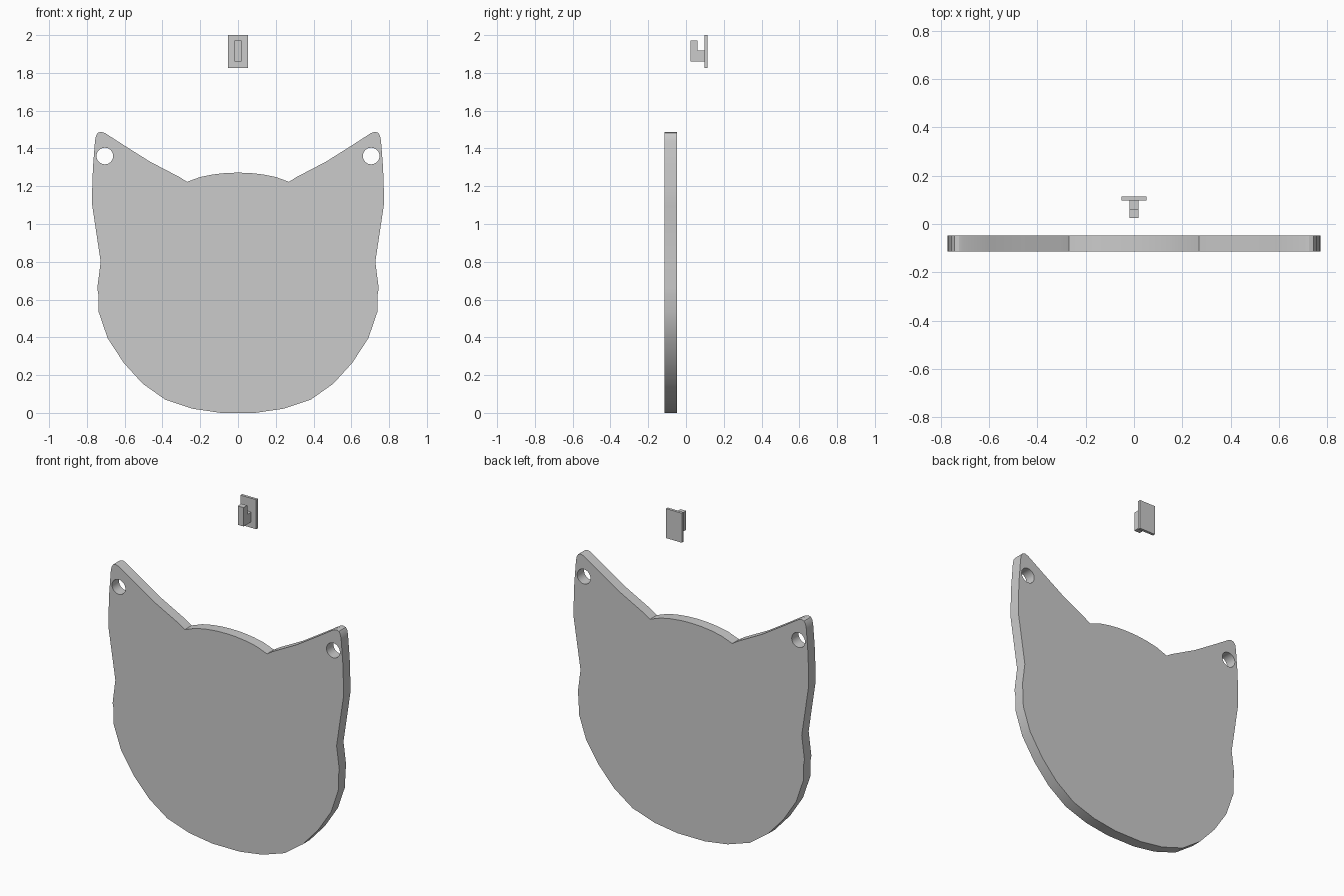
import bpy, bmesh, math

if "Cube" in bpy.data.objects:
    bpy.data.objects.remove(bpy.data.objects["Cube"])

FRONT, BACK = -0.113, -0.048


def prism(name, profile, half_width):
    """Extrude a (y, z) profile symmetrically along x."""
    bm = bmesh.new()
    face = bm.faces.new([bm.verts.new((-half_width, y, z)) for y, z in profile])
    out = bmesh.ops.extrude_face_region(bm, geom=[face])
    verts = [g for g in out["geom"] if isinstance(g, bmesh.types.BMVert)]
    bmesh.ops.translate(bm, verts=verts, vec=(2 * half_width, 0, 0))
    bmesh.ops.recalc_face_normals(bm, faces=bm.faces[:])
    mesh = bpy.data.meshes.new(name)
    bm.to_mesh(mesh)
    bm.free()
    obj = bpy.data.objects.new(name, mesh)
    bpy.context.collection.objects.link(obj)
    return obj


def add_loop(curve, points):
    spline = curve.splines.new('POLY')
    spline.points.add(len(points) - 1)
    for p, (x, z) in zip(spline.points, points):
        p.co = (x, z, 0, 1)
    spline.use_cyclic_u = True


# Cat-head board: right half of the outline, mirrored, with two ear holes
half = [(0.09, 0.0), (0.24, 0.022), (0.385, 0.07), (0.505, 0.155),
        (0.605, 0.265), (0.69, 0.395), (0.738, 0.535), (0.739, 0.625),
        (0.745, 0.66), (0.727, 0.80), (0.772, 1.10), (0.772, 1.18),
        (0.768, 1.30), (0.757, 1.44), (0.752, 1.467), (0.742, 1.483),
        (0.725, 1.488), (0.705, 1.482), (0.59, 1.408), (0.466, 1.33),
        (0.307, 1.247), (0.27, 1.223), (0.20, 1.249), (0.135, 1.262),
        (0.065, 1.27)]
outline = half + [(0, 1.272)] + [(-x, z) for x, z in reversed(half)]

curve = bpy.data.curves.new("board_outline", 'CURVE')
curve.dimensions = '2D'
curve.fill_mode = 'BOTH'
curve.extrude = (BACK - FRONT) / 2
add_loop(curve, outline)
for side in (-1, 1):
    add_loop(curve, [(side * 0.705 + 0.044 * math.cos(a), 1.36 + 0.044 * math.sin(a))
                     for a in (math.tau * i / 32 for i in range(32))])
source = bpy.data.objects.new("board_outline", curve)
bpy.context.collection.objects.link(source)
bpy.context.view_layer.update()
mesh = bpy.data.meshes.new_from_object(
    source.evaluated_get(bpy.context.evaluated_depsgraph_get()))
bpy.data.objects.remove(source)

# Weld, stand upright and move to the front
bm = bmesh.new()
bm.from_mesh(mesh)
bmesh.ops.remove_doubles(bm, verts=bm.verts[:], dist=1e-4)
for v in bm.verts:
    x, z, d = v.co
    v.co = (x, (FRONT + BACK) / 2 - d, z)
bmesh.ops.recalc_face_normals(bm, faces=bm.faces[:])
bm.to_mesh(mesh)
bm.free()
board = bpy.data.objects.new("cat_head_board", mesh)
bpy.context.collection.objects.link(board)
bpy.context.view_layer.objects.active = board
board.select_set(True)
bpy.ops.object.shade_smooth_by_angle(angle=math.radians(30))

# Wall hook: back plate and upturned arm
prism("hook_plate", [(0.097, 1.825), (0.113, 1.825), (0.113, 2.0), (0.097, 2.0)], 0.052)
prism("hook_arm", [(0.097, 1.86), (0.097, 1.918), (0.06, 1.918),
                   (0.06, 1.972), (0.025, 1.972), (0.025, 1.86)], 0.019)
